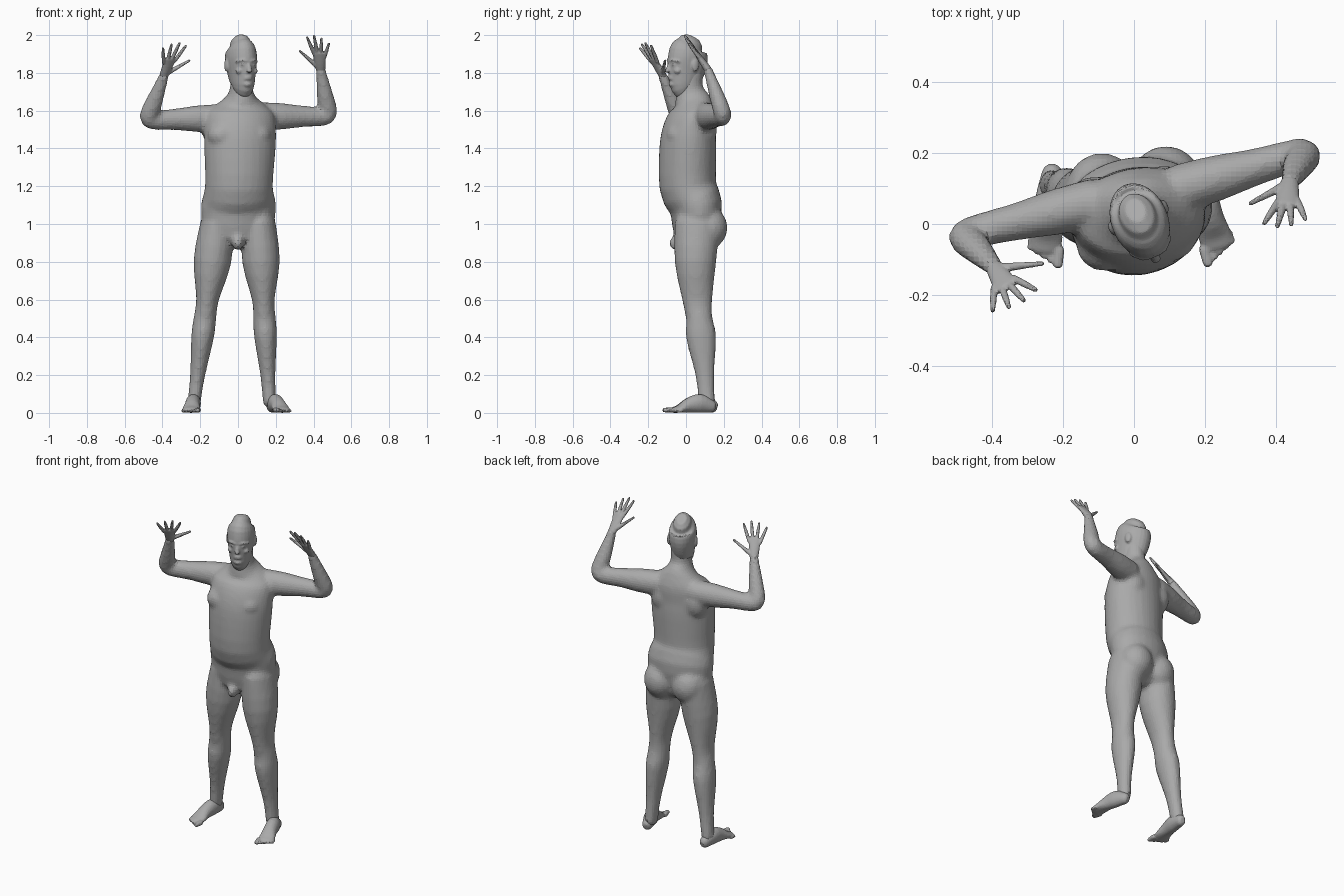
import bpy, bmesh, math
from mathutils import Vector, Matrix

if "Cube" in bpy.data.objects:
    bpy.data.objects.remove(bpy.data.objects["Cube"])

grey = bpy.data.materials.new("neutral grey")
grey.use_nodes = True
grey.diffuse_color = (0.4, 0.4, 0.4, 1)
grey.node_tree.nodes["Principled BSDF"].inputs["Base Color"].default_value = grey.diffuse_color

BACK, UP = Vector((0, 1, 0)), Vector((0, 0, 1))
LEFT, RIGHT = 1, -1


def flowing(rings, steps=3):
    """Pass a smooth spline through a few control rings."""
    rings = [Vector(ring) for ring in rings]
    padded = [rings[0], *rings, rings[-1]]
    result = []
    for before, start, end, after in zip(padded, padded[1:], padded[2:], padded[3:]):
        leave, arrive = (end - before) / 2, (after - start) / 2
        for step in range(steps):
            t = step / steps
            ease = t * t * (3 - 2 * t)
            result.append(start.lerp(end, ease) + leave * t * (1 - t) ** 2 - arrive * t * t * (1 - t))
    return result + [rings[-1]]


def tube(bm, rings, ref=BACK, sides=20):
    """Loft elliptical rings (x, y, z, half width, half depth) with rounded ends."""
    rings = flowing(rings)
    centres = [ring.xyz if len(ring) < 4 else Vector(ring[:3]) for ring in rings]
    last = len(rings) - 1
    sections = []
    for i, ring in enumerate(rings):
        tangent = (centres[min(i + 1, last)] - centres[max(i - 1, 0)]).normalized()
        depth = (ref - tangent * ref.dot(tangent)).normalized()
        sections.append((centres[i], depth.cross(tangent) * ring[3], depth * ring[4], tangent))

    def rounded_end(section, sign):
        centre, wide, deep, tangent = section
        reach = tangent * sign * min(wide.length, deep.length)
        angles = (math.radians(30), math.radians(60))
        return [(centre + reach * math.sin(a), wide * math.cos(a), deep * math.cos(a), tangent) for a in angles]

    sections = rounded_end(sections[0], -1)[::-1] + sections + rounded_end(sections[-1], 1)
    turns = [math.tau * k / sides for k in range(sides)]
    loops = [[bm.verts.new(centre + wide * math.cos(a) + deep * math.sin(a)) for a in turns]
             for centre, wide, deep, tangent in sections]
    faces = [bm.faces.new(loops[0]), bm.faces.new(loops[-1][::-1])]
    for low, high in zip(loops, loops[1:]):
        for k in range(sides):
            faces.append(bm.faces.new((low[k - 1], high[k - 1], high[k], low[k])))
    bmesh.ops.recalc_face_normals(bm, faces=faces)


def blob(bm, centre, size):
    matrix = Matrix.Translation(centre) @ Matrix.Diagonal((*size, 1))
    bmesh.ops.create_uvsphere(bm, u_segments=20, v_segments=12, radius=1, matrix=matrix)


def finish(bm, name, voxel, rounds):
    """Fuse the overlapping volumes into one skin."""
    mesh = bpy.data.meshes.new(name)
    bm.to_mesh(mesh)
    bm.free()
    mesh.materials.append(grey)
    obj = bpy.data.objects.new(name, mesh)
    bpy.context.collection.objects.link(obj)
    skin = obj.modifiers.new("fused skin", "REMESH")
    skin.mode = "VOXEL"
    skin.voxel_size = voxel
    relax = obj.modifiers.new("relaxed skin", "SMOOTH")
    relax.factor = 0.5
    relax.iterations = rounds
    return obj


# Torso and neck, turned slightly so the left shoulder sits back
body = bmesh.new()
turn = Matrix.Rotation(math.radians(9), 3, "Z")
torso_profile = [(.98, .05, .19, .12), (1.1, .05, .2, .14), (1.2, .01, .18, .15), (1.4, .01, .19, .15),
                 (1.5, .02, .19, .14), (1.58, .04, .18, .12), (1.63, .04, .13, .1),
                 (1.67, .03, .08, .09), (1.72, .02, .06, .07), (1.8, .02, .06, .07)]
tube(body, [((z - 1) / 40, y, z, wide, deep) for z, y, wide, deep in torso_profile], turn @ BACK, 28)

# Legs share one profile; the left stands nearer the middle
leg_profile = [(1, .06, .09, .12), (.8, .05, .1, .11), (.6, .06, .06, .08), (.5, .07, .06, .07),
               (.4, .08, .06, .08), (.2, .1, .04, .05), (.06, .11, .035, .045)]
for side in (LEFT, RIGHT):
    lean = .17 if side == LEFT else .24
    splay = lean - .11
    tube(body, [(side * (lean - splay * z), y, z, wide, deep) for z, y, wide, deep in leg_profile])
    # Kneecap, buttock, chest muscle and shoulder blade
    blob(body, (side * (lean - splay * .55), .02, .55), (.04, .03, .05))
    blob(body, (side * .09, .11 + side * .01, .98), (.1, .1, .11))
    blob(body, turn @ Vector((side * .09, -.05, 1.47)), (.08, .07, .07))
    blob(body, turn @ Vector((side * .1, .08, 1.5)), (.08, .07, .1))
blob(body, (0, -.05, .9), (.03, .04, .04))


def arm(shoulder, elbow, wrist):
    """Upper arm and forearm with a rounded bend between them."""
    shoulder, elbow, wrist = Vector(shoulder), Vector(elbow), Vector(wrist)
    upper = [(shoulder.lerp(elbow, t), r) for t, r in ((0, .075), (.3, .07), (.6, .057), (.93, .05))]
    lower = [(elbow.lerp(wrist, t), r) for t, r in ((.12, .05), (.4, .045), (.75, .034), (1, .026))]
    tube(body, [(*point, r, r * .92) for point, r in upper + lower])


# Hand: a palm with the thumb and four fingers fanning out
def hand(name, wrist, reach, across):
    bm = bmesh.new()
    wrist, reach, across = Vector(wrist), Vector(reach), Vector(across)
    facing = across.cross(reach).normalized()
    tube(bm, [(*(wrist + reach * t), wide, deep) for t, wide, deep in
              ((0, .026, .02), (.2, .03, .018), (.5, .036, .012))], facing)
    for length, spread in ((.4, .9), (.9, .5), (1, .17), (.98, -.17), (.88, -.5)):
        tip = wrist + reach * length + across * spread
        thumb = length < .5
        root = wrist.lerp(tip, .15 if thumb else .46)
        width = .014 if thumb else .01
        tube(bm, [(*root, width, width), (*root.lerp(tip, .5), .01, .01), (*tip, .007, .007)], facing, 10)
    finish(bm, name, .0045, 2)


left_wrist, right_wrist = (.437, .115, 1.82), (-.39, -.125, 1.79)
arm((.13, .1, 1.57), (.48, .2, 1.57), left_wrist)
arm((-.11, .06, 1.56), (-.48, -.03, 1.55), right_wrist)
finish(body, "body", .014, 4)
hand("left_hand", left_wrist, (-.015, -.12, .17), (-.115, -.01, .03))
hand("right_hand", right_wrist, (.06, -.1, .165), (.12, .06, .01))


# Foot: a heel-to-ball loft with five toes, the big toe innermost
def foot(name, heel, ball, side):
    bm = bmesh.new()
    heel, ball = Vector(heel), Vector(ball)
    ahead = (ball - heel).normalized()
    outward = UP.cross(ahead) * side
    tube(bm, [(*(heel.lerp(ball, t) + UP * high), wide, high) for t, wide, high in
              ((0, .03, .035), (.3, .04, .05), (.6, .04, .04), (.85, .047, .022), (1, .043, .015))], UP)
    for toe in range(5):
        size = .011 if toe else .015
        root = ball + outward * (toe - 2) / 50 + UP * size - ahead * toe * .006
        tip = root + ahead * (.04 - toe * .004)
        tube(bm, [(*root, size, size), (*tip, size, size * .85)], UP, 10)
    finish(bm, name, .006, 2)


foot("left_foot", (.18, .13, 0), (.235, -.06, 0), LEFT)
foot("right_foot", (-.23, .14, 0), (-.25, -.07, 0), RIGHT)

# Head, turned towards its left
head = bmesh.new()
skull_profile = [(1.72, 0, .05, .07), (1.74, -.01, .06, .08), (1.8, 0, .07, .1),
                 (1.87, .01, .08, .11), (1.92, .01, .075, .1), (1.945, .02, .055, .075)]
tube(head, [(0, y, z, wide, deep) for z, y, wide, deep in skull_profile], BACK, 24)
# Nose, lips and chin
tube(head, [(0, -.09, 1.855, .008, .01), (0, -.108, 1.81, .015, .011)], BACK, 12)
for height in (1.768, 1.779):
    blob(head, (0, -.085, height), (.025, .016, .006))
blob(head, (0, -.08, 1.74), (.025, .017, .016))
for side in (LEFT, RIGHT):
    # Brow, eye, cheek and ear
    tube(head, [(side * .01, -.096, 1.862, .006, .007), (side * .035, -.09, 1.867, .006, .007),
                (side * .06, -.066, 1.86, .006, .006)], BACK, 10)
    blob(head, (side * .03, -.085, 1.844), (.013, .01, .008))
    blob(head, (side * .04, -.066, 1.81), (.022, .02, .018))
    blob(head, (side * .08, .02, 1.84), (.01, .02, .033))
skull = finish(head, "head", .006, 3)
skull.location.x = .02
skull.rotation_euler.z = math.radians(23)
